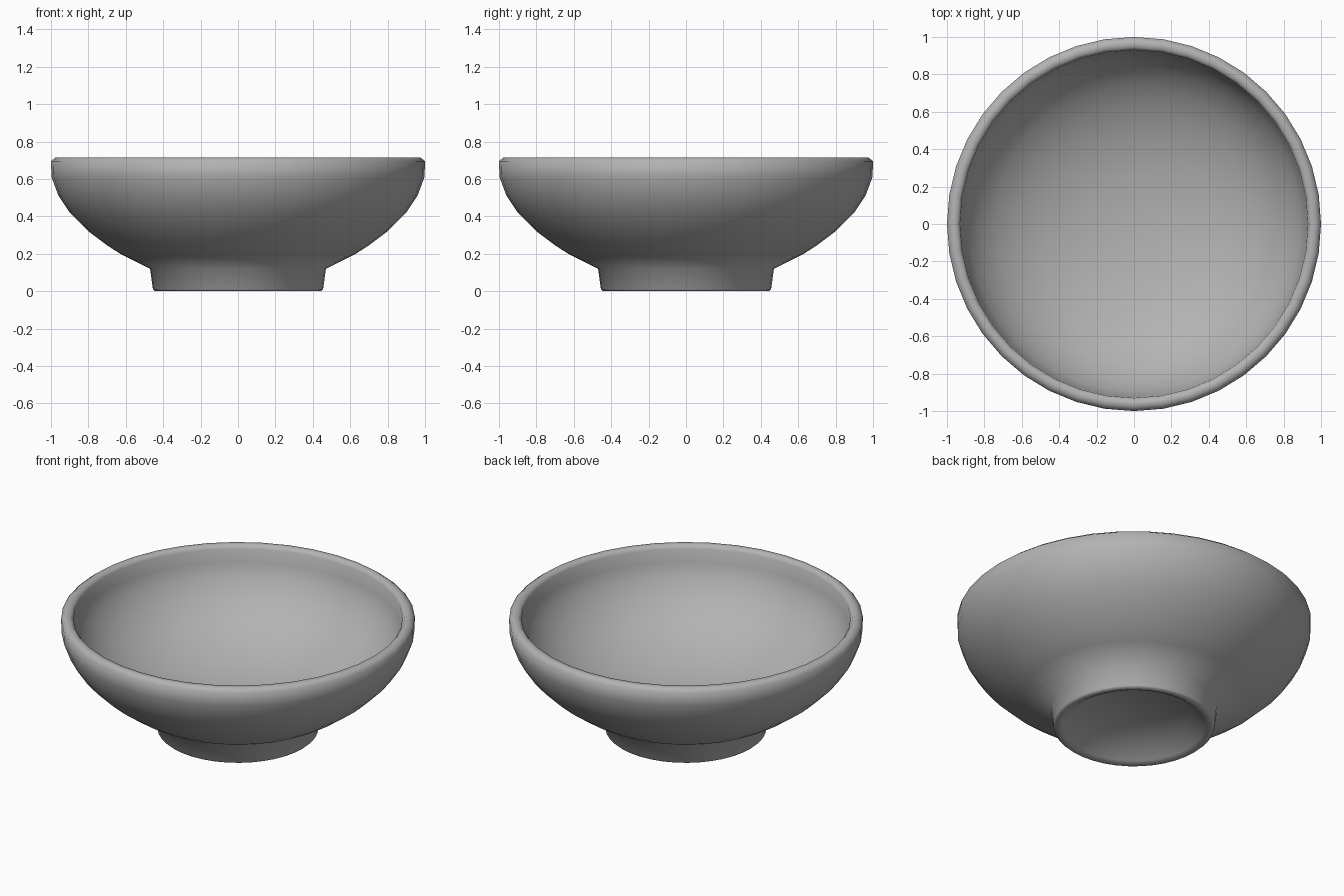
import bpy, bmesh, math

cube = bpy.data.objects.get("Cube")
if cube:
    bpy.data.objects.remove(cube, do_unlink=True)

SIDES = 40

# Plain grey clay
clay = bpy.data.materials.new("grey clay")
clay.use_nodes = True
grey = (0.45, 0.45, 0.45, 1)
clay.diffuse_color = grey
clay.node_tree.nodes["Principled BSDF"].inputs["Base Color"].default_value = grey


def lathe(name, profile, mat):
    """Spin a (radius, height) profile round z; radius 0 closes to a pole."""
    bm = bmesh.new()
    verts = [bm.verts.new((r, 0, z)) for r, z in profile]
    edges = [bm.edges.new(pair) for pair in zip(verts, verts[1:])]
    bmesh.ops.spin(bm, geom=verts + edges, cent=(0, 0, 0), axis=(0, 0, 1),
                   angle=math.tau, steps=SIDES, use_merge=True)
    bmesh.ops.remove_doubles(bm, verts=bm.verts, dist=1e-4)
    bmesh.ops.recalc_face_normals(bm, faces=bm.faces)
    mesh = bpy.data.meshes.new(name)
    bm.to_mesh(mesh)
    bm.free()
    mesh.materials.append(mat)
    mesh.shade_smooth()
    obj = bpy.data.objects.new(name, mesh)
    bpy.context.collection.objects.link(obj)
    return obj


# Recessed underside and foot ring
foot = [(0, 0.09), (0.31, 0.08), (0.40, 0.01), (0.42, 0), (0.445, 0),
        (0.455, 0.01), (0.47, 0.12)]
# Outer wall up to the rounded rim
outer = [(0.63, 0.2), (0.7, 0.245), (0.8, 0.32), (0.9, 0.42), (0.96, 0.51),
         (0.997, 0.61), (1, 0.695), (0.975, 0.715), (0.945, 0.715), (0.93, 0.695)]
# Inner wall down to the centre
inner = [(0.925, 0.615), (0.89, 0.53), (0.83, 0.44), (0.74, 0.355),
         (0.62, 0.28), (0.45, 0.21), (0.25, 0.17), (0, 0.155)]

lathe("bowl", foot + outer + inner, clay)
